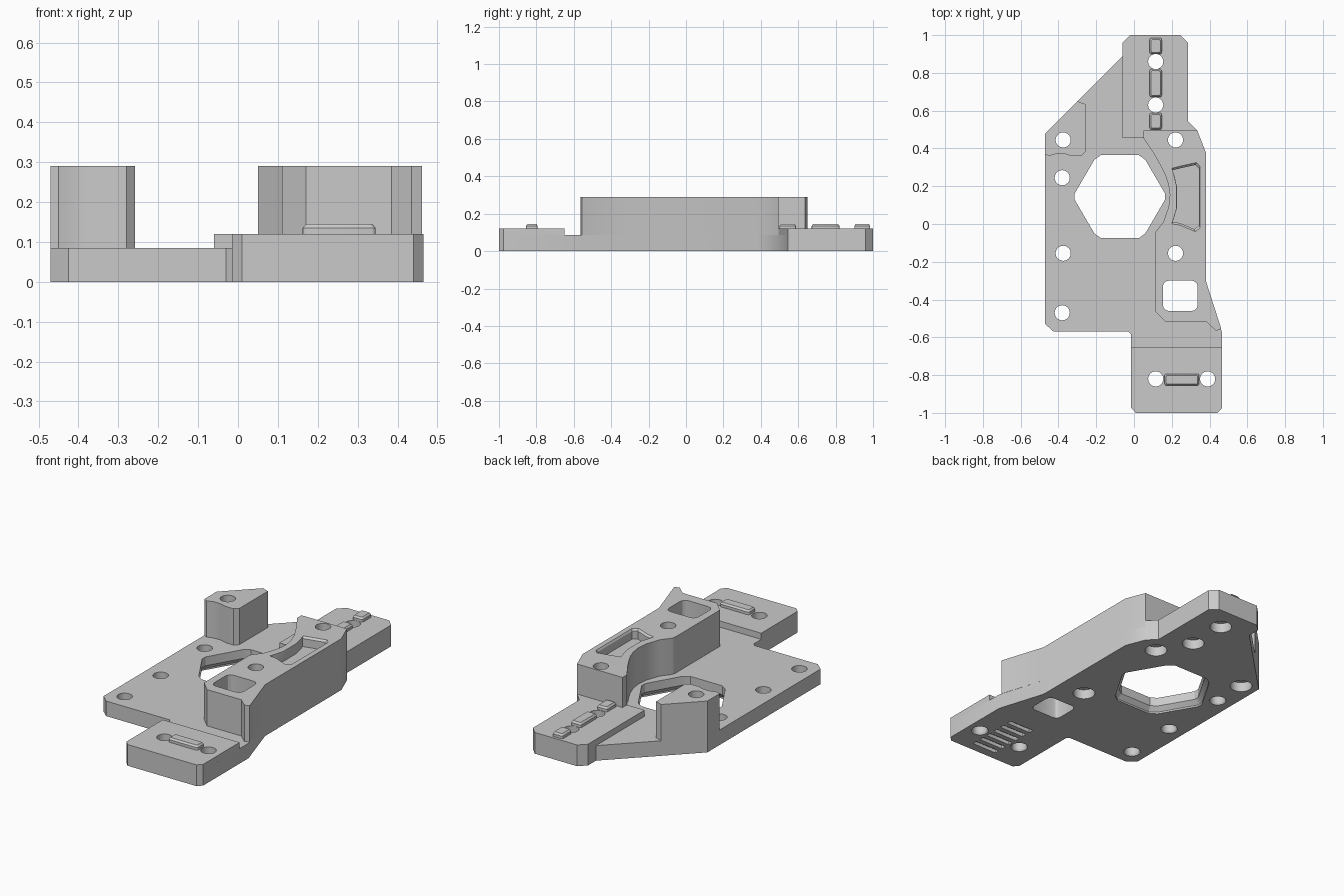
import bpy, bmesh, math
from mathutils import Vector

if "Cube" in bpy.data.objects:
    bpy.data.objects.remove(bpy.data.objects["Cube"])

GREY = (0.59, 0.59, 0.59, 1)
grey = bpy.data.materials.new("plain grey")
grey.use_nodes = True
grey.diffuse_color = GREY
grey.node_tree.nodes["Principled BSDF"].inputs["Base Color"].default_value = GREY

PLATE, PAD, TOP = 0.085, 0.12, 0.29


def loft(bm, rings):
    """Solid from matching outlines: list of (points, z), bottom first."""
    loops = [[bm.verts.new((x, y, z)) for x, y in pts] for pts, z in rings]
    faces = [bm.faces.new(loops[0][::-1]), bm.faces.new(loops[-1])]
    for lo, hi in zip(loops, loops[1:]):
        n = len(lo)
        for i in range(n):
            j = (i + 1) % n
            faces.append(bm.faces.new((lo[i], lo[j], hi[j], hi[i])))
    return faces


def scaled(pts, s):
    c = sum((Vector(p) for p in pts), Vector((0, 0))) / len(pts)
    return [tuple(c + (Vector(p) - c) * s) for p in pts]


def circle(x, y, r, n=32):
    return [(x + r * math.cos(a), y + r * math.sin(a))
            for a in (i * math.tau / n for i in range(n))]


def rect(x0, x1, y0, y1, c):
    """Rectangle with rounded corners of radius c."""
    pts = []
    corners = [(x1 - c, y1 - c), (x0 + c, y1 - c), (x0 + c, y0 + c), (x1 - c, y0 + c)]
    for k, (cx, cy) in enumerate(corners):
        for t in range(4):
            a = math.pi / 2 * (k + t / 3)
            pts.append((cx + c * math.cos(a), cy + c * math.sin(a)))
    return pts


def finish(name, bm):
    mesh = bpy.data.meshes.new(name)
    bm.to_mesh(mesh)
    bm.free()
    mesh.materials.append(grey)
    ob = bpy.data.objects.new(name, mesh)
    bpy.context.collection.objects.link(ob)
    return ob


def prism(name, pts, z0, z1, chamfer=0):
    bm = bmesh.new()
    bottom = loft(bm, [(pts, z0 + chamfer), (pts, z1)])[0]
    if chamfer:
        bmesh.ops.inset_individual(bm, faces=[bottom], thickness=chamfer)
        for v in bottom.verts:
            v.co.z = z0
    return finish(name, bm)


# Outlines, counter-clockwise from above
front_end = [(-.015, -.975), (.01, -1), (.44, -1), (.465, -.975)]
rear_end = [(.285, .96), (.245, 1), (-.02, 1), (-.06, .96)]
outer_wall = [(.38, -.30), (.38, .38), (.335, .495)]

plate_outline = ([(-.425, -.57), (-.03, -.57), (-.015, -.585)] + front_end
                 + [(.465, -.57)] + outer_wall + [(.285, .545)] + rear_end
                 + [(-.06, .89), (-.47, .48), (-.47, -.53)])
front_outline = front_end + [(.465, -.65), (-.015, -.65)]
rear_outline = [(-.06, .455), (.05, .455), (.05, .495), (.335, .495),
                (.285, .545)] + rear_end
tower_outline = ([(.435, -.565), (.462, -.555)] + outer_wall
                 + [(.05, .495), (.05, .455), (.10, .38), (.14, .31), (.165, .26),
                    (.182, .21), (.19, .155), (.183, .09), (.155, .01), (.115, -.04),
                    (.11, -.06), (.11, -.46), (.17, -.52), (.385, -.52)])
corner_outline = [(-.47, .37), (-.45, .36), (-.41, .372), (-.37, .372), (-.33, .36),
                  (-.28, .36), (-.258, .38), (-.258, .635), (-.30, .65), (-.47, .48)]
hex_outline = [(-.315, .16), (-.315, .13), (-.21, -.05), (-.175, -.075), (.025, -.075),
               (.06, -.05), (.165, .13), (.165, .16), (.06, .34), (.025, .365),
               (-.175, .365), (-.21, .34)]
pocket_outline = [(.2, 0), (.24, -.005), (.325, -.04), (.35, -.02), (.35, .305),
                  (.33, .325), (.24, .305), (.2, .295), (.21, .265), (.225, .2),
                  (.225, .08), (.21, .03)]

# Cutter holding every hole, opening, pocket and slot; none of them overlap
cut = bmesh.new()
for x, y in [(-.375, .445), (.22, .445), (.22, -.155), (.115, .86), (.115, .63)]:
    levels = [(-.1, .064), (.012, .058), (.055, .058), (.056, .04), (.5, .04)]
    loft(cut, [(circle(x, y, r), z) for z, r in levels])
for x, y in [(-.38, .245), (-.375, -.155), (-.38, -.47), (.115, -.82), (.39, -.82)]:
    levels = [(-.1, .048), (-.005, .048), (.01, .04), (.5, .04)]
    loft(cut, [(circle(x, y, r), z) for z, r in levels])
wide = scaled(hex_outline, 1.1)
loft(cut, [(wide, -.1), (wide, .01), (hex_outline, .035), (hex_outline, .5)])
window = rect(.153, .337, -.46, -.30, .03)
loft(cut, [(window, -.1), (window, .5)])
inner = scaled(pocket_outline, .93)
loft(cut, [(inner, .235), (inner, .28), (pocket_outline, TOP), (pocket_outline, .4)])
for i in range(6):
    y = -.935 + .057 * i
    slot = rect(.175, .33, y - .014, y + .014, .004)
    loft(cut, [(slot, -.1), (slot, .02)])
cutter = finish("cutter", cut)
cutter.hide_render = True

# Solid parts
parts = [
    prism("base_plate", plate_outline, 0, PLATE, .022),
    prism("front_pad", front_outline, PLATE, PAD),
    prism("rear_pad", rear_outline, PLATE, PAD),
    prism("main_tower", tower_outline, PLATE, TOP),
    prism("corner_tower", corner_outline, PLATE, TOP),
]
for ob in parts:
    mod = ob.modifiers.new("openings", "BOOLEAN")
    mod.object = cutter
    mod.solver = "EXACT"
    mod.use_self = True
    bpy.context.view_layer.objects.active = ob
    bpy.ops.object.modifier_apply(modifier=mod.name)
bpy.data.objects.remove(cutter)

# Raised locating ribs with chamfered tops
for name, x0, x1, y0, y1 in [("front_rib", .162, .345, -.855, -.793),
                             ("rear_rib_inner", .083, .147, .50, .588),
                             ("rear_rib_middle", .083, .147, .672, .82),
                             ("rear_rib_outer", .083, .147, .90, .985)]:
    bm = bmesh.new()
    base = rect(x0, x1, y0, y1, .01)
    crown = rect(x0 + .008, x1 - .008, y0 + .008, y1 - .008, .008)
    loft(bm, [(base, PAD), (base, .135), (crown, .145)])
    parts.append(finish(name, bm))

# Smooth the curved walls, keep edges crisp
bpy.ops.object.select_all(action="DESELECT")
for ob in parts:
    ob.select_set(True)
bpy.context.view_layer.objects.active = parts[0]
bpy.ops.object.shade_smooth_by_angle(angle=math.radians(25))
